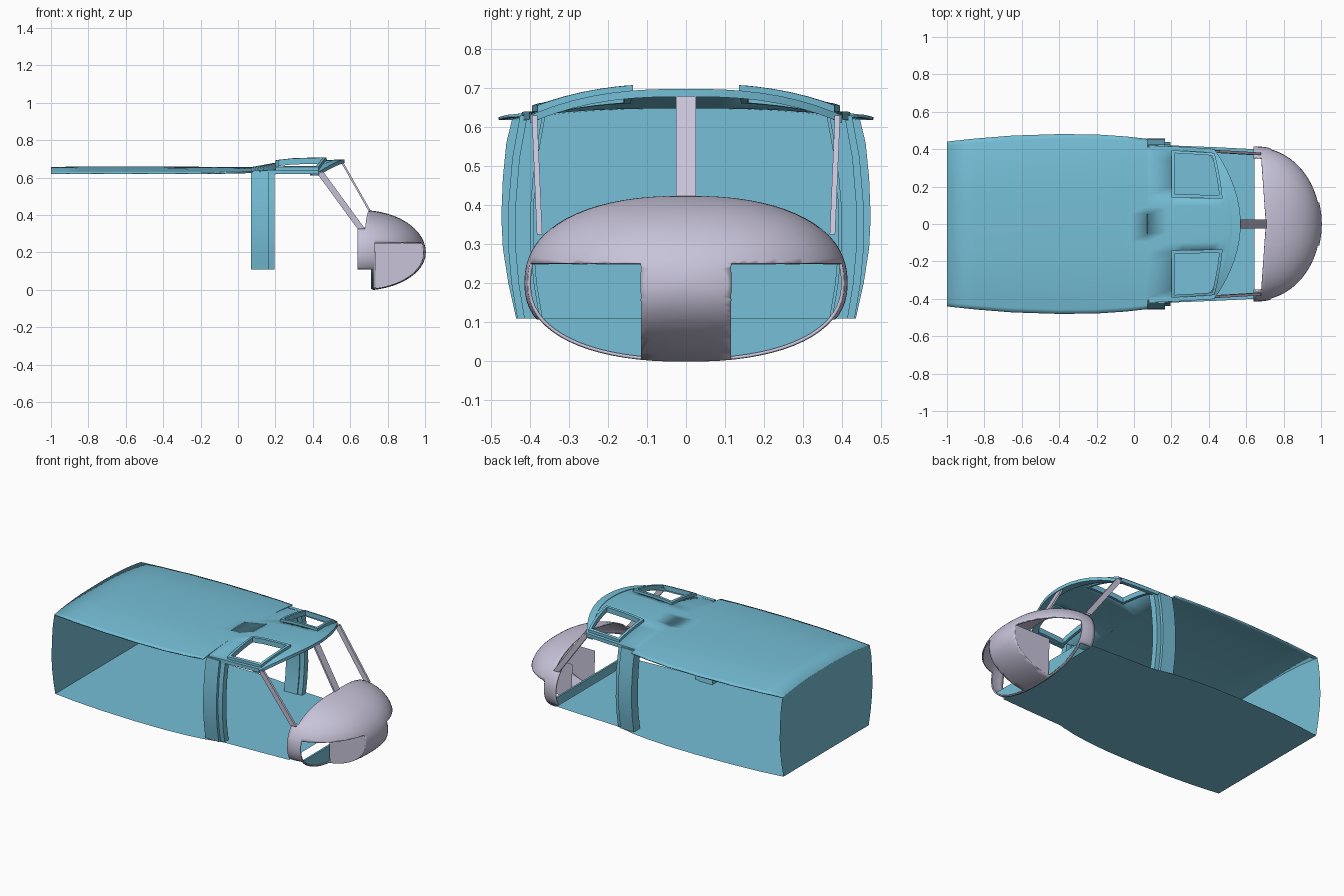
import bpy, bmesh, math
from mathutils import Vector

if "Cube" in bpy.data.objects:
    bpy.data.objects.remove(bpy.data.objects["Cube"])

def material(name, col):
    m = bpy.data.materials.new(name)
    m.diffuse_color = (*col, 1)
    m.use_nodes = True
    m.node_tree.nodes["Principled BSDF"].inputs["Base Color"].default_value = m.diffuse_color
    return m

BLUE = material("blue_paint", (0.18, 0.52, 0.68))
PALE = material("pale_paint", (0.58, 0.55, 0.70))

def finish(name, bm, mat, thick=0, smooth=True):
    bmesh.ops.recalc_face_normals(bm, faces=bm.faces[:])
    me = bpy.data.meshes.new(name)
    bm.to_mesh(me)
    bm.free()
    ob = bpy.data.objects.new(name, me)
    bpy.context.collection.objects.link(ob)
    me.materials.append(mat)
    if thick:
        s = ob.modifiers.new("thickness", 'SOLIDIFY')
        s.thickness, s.offset = thick, 0
    if smooth:
        bpy.ops.object.select_all(action='DESELECT')
        ob.select_set(True)
        bpy.context.view_layer.objects.active = ob
        bpy.ops.object.shade_smooth_by_angle(angle=math.radians(35))
    return ob

def prism(name, pts, offset, mat):
    bm = bmesh.new()
    f = bm.faces.new([bm.verts.new(p) for p in pts])
    if Vector(offset).length:
        r = bmesh.ops.extrude_face_region(bm, geom=[f], use_keep_orig=True)
        bmesh.ops.translate(bm, vec=offset,
                            verts=[v for v in r['geom'] if isinstance(v, bmesh.types.BMVert)])
    return finish(name, bm, mat)

def grid(name, rows, mat, thick=0, skip=None, close=False):
    bm = bmesh.new()
    vs = [[bm.verts.new(p) for p in r] for r in rows]
    n = len(rows[0])
    for i in range(len(rows) - 1):
        for j in range(n if close else n - 1):
            if skip and skip(i, j):
                continue
            k = (j + 1) % n
            bm.faces.new((vs[i][j], vs[i + 1][j], vs[i + 1][k], vs[i][k]))
    return finish(name, bm, mat, thick)

def beam(name, a, b, sx, sy, mat):
    rows = [[Vector(p) + Vector((dx * sx / 2, dy * sy / 2, 0))
             for dx, dy in ((-1, -1), (1, -1), (1, 1), (-1, 1))] for p in (a, b)]
    ob = grid(name, rows, mat, close=True)
    return ob

def lerp(table, x, k):
    for a, b in zip(table, table[1:]):
        if x <= b[0]:
            t = (x - a[0]) / (b[0] - a[0])
            return a[k] + (b[k] - a[k]) * t
    return table[-1][k]

# Roof stations: x, half width, edge height, crown height
ROOF = [(-1, .44, .622, .652), (-.85, .456, .622, .656), (-.65, .472, .622, .656),
        (-.4, .48, .622, .656), (-.2, .478, .622, .654), (-.05, .468, .625, .652),
        (.07, .455, .628, .652), (.0701, .42, .628, .652), (.2, .415, .63, .676),
        (.3, .41, .63, .688), (.45, .40, .63, .692), (.56, .40, .622, .69)]

def roof_z(x, u):
    e, c = lerp(ROOF, x, 2), lerp(ROOF, x, 3)
    return c - (c - e) * abs(u) ** 2.6

def roof_pt(x, u, lift=0, sweep=0):
    return (x - sweep * u * u, u * lerp(ROOF, x, 1), roof_z(x, u) + lift)

# Curved roof with two skylight openings
half = [0, .12, .24, .36, .48, .6, .72, .84, .95, 1]
us = [-u for u in half[:0:-1]] + half
xs = [(r[0], 0) for r in ROOF[:9]] + [(.26, .015), (.34, .03), (.41, .04), (.465, .055),
                                    (.51, .09), (.56, .14)]
rows = [[roof_pt(x, u, 0, s) for u in us] for x, s in xs]
def in_skylight(i, j):
    u = abs(us[j] + us[j + 1]) / 2
    return .2 <= xs[i][0] < .46 and .36 < u < .95
grid("roof", rows, BLUE, .008, in_skylight)

# Windscreen header rail along the front roof edge
rail = [[Vector(roof_pt(.56, u, 0, .14)) + Vector(o) for o in
         ((.01, 0, .008), (-.035, 0, .008), (-.035, 0, -.012), (.01, 0, -.012))] for u in us]
grid("windscreen_header", rail, BLUE, close=True)

for side, tag in ((-1, "right"), (1, "left")):
    # Raised skylight frame: closed loop with a box section
    loop = []
    steps = [.34, .45, .56, .67, .78, .88, .95]
    for u in steps:
        loop.append((.2, u, 0, 0))
    for x in (.29, .38):
        loop.append((x, .95, .02, 1))
    for u in steps[::-1]:
        loop.append((.48, u, .055, 2))
    for x in (.38, .29):
        loop.append((x, .34, .02, 3))
    cx, cy = .33, .66
    rows = []
    for x, u, s, e in loop + loop[:1]:
        ring = []
        for inset, lift in ((0, -.012), (0, .02), (1, .02), (1, -.012)):
            x2 = x + (.016 if x < cx else -.016) * inset * (e in (0, 2))
            u2 = u + inset * (.045 if u < .35 else -.035 if u > .94 else 0)
            ring.append(roof_pt(x2, u2 * side, lift, s))
        rows.append(ring)
    grid(tag + "_skylight_frame", rows, BLUE, close=True)

    # Cockpit roof side beam
    beam_rows = [[(x, side * (lerp(ROOF, x, 1) + dy), lerp(ROOF, x, 2) + dz)
                  for dy, dz in ((0, .01), (0, -.012), (-.025, -.012), (-.025, .01))]
                 for x in (.08, .2, .3, .43)]
    grid(tag + "_roof_beam", beam_rows, BLUE, close=True)

    # Door pillar: wide curved panel plus narrow front jamb
    outer = [(.432, .11), (.447, .2), (.456, .3), (.455, .4), (.445, .52), (.425, .63)]
    for name, x, w, shift, depth in (("door_pillar", .07, .095, 0, .065),
                                     ("door_jamb", .165, .03, -.018, .04)):
        prof = [(y + shift, z) for y, z in outer] + [(y + shift - depth, z) for y, z in outer[::-1]]
        prism(f"{tag}_{name}", [(x, side * y, z) for y, z in prof], (w, 0, 0), BLUE)

    # Windscreen corner post
    beam(tag + "_windscreen_post", (.437, side * .388, .63), (.66, side * .375, .325),
         .04, .014, PALE)

# Centre windscreen post
beam("centre_windscreen_post", (.552, 0, .69), (.705, 0, .42), .012, .05, PALE)

# Floor
fl = [(-1, .435), (-.85, .454), (-.65, .47), (-.4, .478), (-.2, .476), (-.05, .466),
      (.07, .45), (.2, .42), (.45, .41), (.645, .4)]
grid("cabin_floor", [[(x, -w, .11), (x, w, .11)] for x, w in fl], BLUE)

# Rear cabin wall with bulging sides and arched top
edge = [(.435, .11), (.455, .2), (.469, .29), (.473, .37), (.469, .47), (.46, .56), (.445, .622)]
top = [(u * .44, roof_z(-1, u)) for u in us[::-1][1:-1]]
wall = edge + top + [(-y, z) for y, z in edge[::-1]]
prism("rear_wall", [(-1, y, z) for y, z in wall], (0, 0, 0), BLUE)

# Rounded nose shell
N, CX, CZ, RX, RY, RT, RB = 2.3, .66, .2, .34, .41, .222, .2
def section(s, a):
    c, d = math.cos(a), math.sin(a)
    h = RT if d > 0 else RB
    return (RY * s * math.copysign(abs(c) ** (2 / N), c),
            CZ + h * s * math.copysign(abs(d) ** (2 / N), d))

def nose_x(y, z):
    h = RT if z > CZ else RB
    s = (abs(y / RY) ** N + abs((z - CZ) / h) ** N) ** (1 / N)
    return CX + RX * math.sqrt(max(0, 1 - s * s))

SEG = 72
bm = bmesh.new()
rings = [(.64, 1)] + [(CX + RX * math.sin(t), math.cos(t))
                      for t in [i * math.pi / 48 for i in range(25)]]
prev = None
for x, s in rings:
    cur = [bm.verts.new((x, *section(s, 2 * math.pi * i / SEG))) for i in range(SEG)]
    if prev:
        for i in range(SEG):
            k = (i + 1) % SEG
            bm.faces.new((prev[i], cur[i], cur[k], prev[k]))
    prev = cur
bmesh.ops.remove_doubles(bm, verts=bm.verts[:], dist=1e-4)
# Trim windscreen sill, chin windows and the floor step
for co, no in (((.73, 0, 0), (1, 0, 0)), ((.72, 0, 0), (1, 0, 0)), ((0, 0, .11), (0, 0, 1)),
               ((0, 0, .25), (0, 0, 1)), ((0, 0, .33), (0, 0, 1)), ((0, .115, 0), (0, 1, 0)),
               ((0, -.115, 0), (0, 1, 0)), ((.705, 0, 0), (1, .07, 0)), ((.705, 0, 0), (1, -.07, 0))):
    bmesh.ops.bisect_plane(bm, geom=bm.verts[:] + bm.edges[:] + bm.faces[:],
                           dist=1e-5, plane_co=co, plane_no=no)
kill = []
for f in bm.faces:
    x, y, z = f.calc_center_median()
    y = abs(y)
    if (x < .72 and z < .11) or (x > .73 and y > .115 and z < .25) \
            or (z > .33 and x + .07 * y < .705):
        kill.append(f)
bmesh.ops.delete(bm, geom=kill, context='FACES')
finish("nose_shell", bm, PALE, .008)

# Flat walls beside the central nose spine
zs = [.25 - .24 * i / 16 for i in range(17)]
for side, tag in ((-1, "right"), (1, "left")):
    pts = [(.73, side * .115, .25)] + [(nose_x(.115, z), side * .115, z) for z in zs]
    prism(tag + "_nose_spine_wall", pts, (0, 0, 0), PALE)

# Bulkhead under the floor front edge
arc = [section(.98, a) for a in [math.pi + math.pi * i / 40 for i in range(41)]]
arc = [p for p in arc if p[1] < .108]
w = arc[-1][0] + .004
prism("chin_bulkhead", [(.712, y, z) for y, z in [(-w, .11)] + arc + [(w, .11)]],
      (.012, 0, 0), BLUE)
